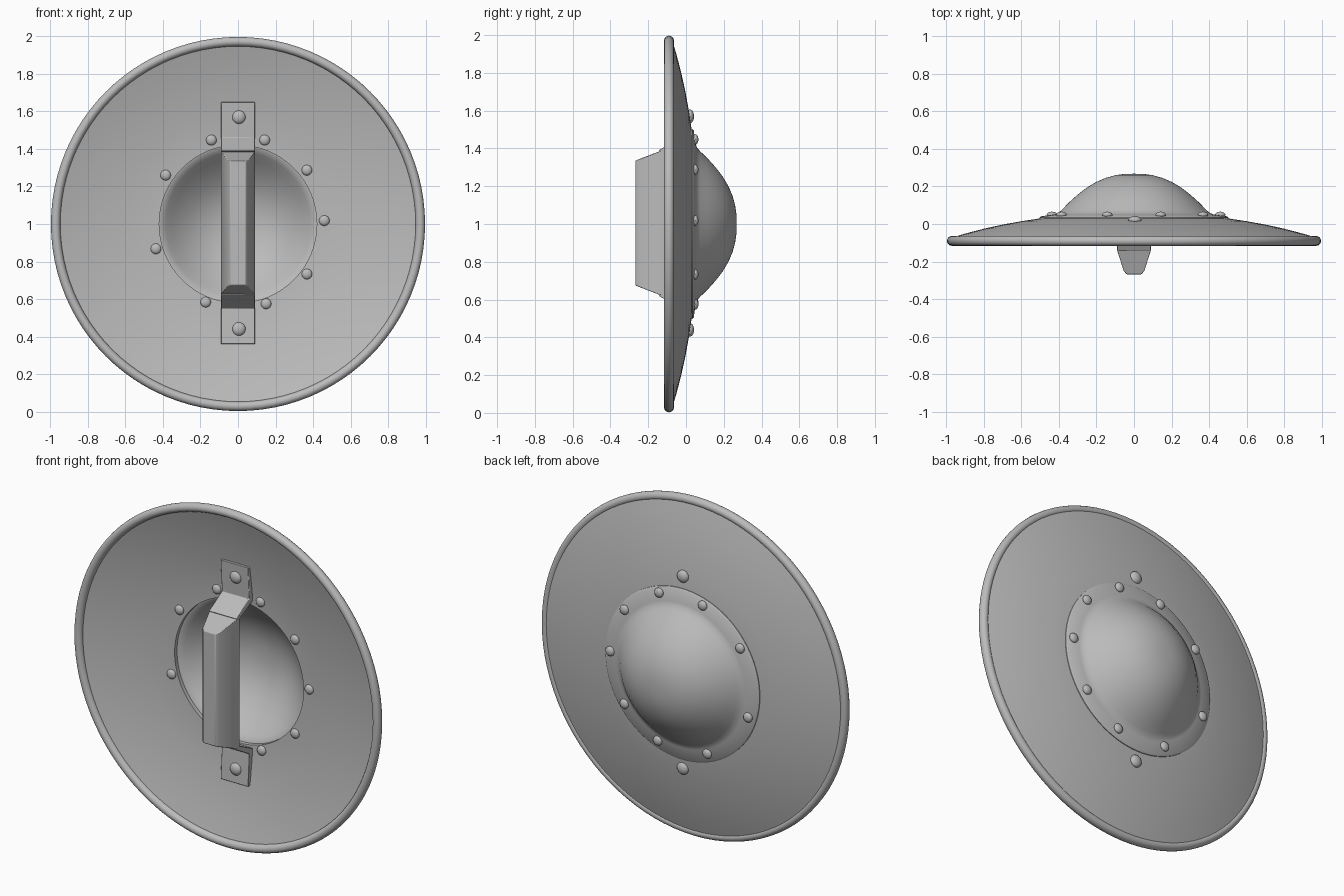
import bpy, bmesh, math
from mathutils import Matrix, Vector

cube = bpy.data.objects.get("Cube")
if cube:
    bpy.data.objects.remove(cube, do_unlink=True)

CENTRE = Vector((0, 0, 1))

steel = bpy.data.materials.new("grey steel")
steel.use_nodes = True
colour = (0.5, 0.5, 0.5, 1)
steel.diffuse_color = colour
steel.node_tree.nodes["Principled BSDF"].inputs["Base Color"].default_value = colour


def finish(bm, name, angle=35, bevel=0):
    bmesh.ops.remove_doubles(bm, verts=bm.verts, dist=0.0001)
    bmesh.ops.recalc_face_normals(bm, faces=bm.faces)
    mesh = bpy.data.meshes.new(name)
    bm.to_mesh(mesh)
    bm.free()
    obj = bpy.data.objects.new(name, mesh)
    bpy.context.collection.objects.link(obj)
    obj.location = CENTRE
    mesh.materials.append(steel)
    if bevel:
        mod = obj.modifiers.new("soft edges", "BEVEL")
        mod.width = bevel
        mod.segments = 2
    bpy.ops.object.select_all(action="DESELECT")
    obj.select_set(True)
    bpy.context.view_layer.objects.active = obj
    bpy.ops.object.shade_smooth_by_angle(angle=math.radians(angle))
    return obj


def lathe(name, profile, closed=True, steps=96):
    """Turn a (radius, y) profile around the y axis."""
    bm = bmesh.new()
    verts = [bm.verts.new((r, y, 0)) for r, y in profile]
    pairs = list(zip(verts, verts[1:]))
    if closed:
        pairs.append((verts[-1], verts[0]))
    edges = [bm.edges.new(p) for p in pairs]
    bmesh.ops.spin(bm, geom=verts + edges, cent=(0, 0, 0), axis=(0, 1, 0),
                   angle=math.tau, steps=steps, use_duplicate=False)
    return finish(bm, name)


def thicken(outer, depth):
    """Close a profile with a copy of itself moved towards the front."""
    return outer + [(r, y - depth) for r, y in reversed(outer)]


# Shallow dished plate with a central opening
dish = [(0.42, 0.035), (0.5, 0.03), (0.6, 0.015), (0.7, -0.003),
        (0.8, -0.025), (0.9, -0.051), (0.97, -0.072)]
lathe("dish_plate", thicken(dish, 0.025))

# Rolled outer rim
roll = [(0.972 + 0.025 * math.cos(t), -0.09 + 0.026 * math.sin(t))
        for t in (math.tau * i / 16 for i in range(16))]
lathe("rolled_rim", roll)

# Domed centre with its flange, one thin shell
dome = [(0, 0.268), (0.05, 0.267), (0.1, 0.26), (0.15, 0.246), (0.2, 0.225),
        (0.25, 0.195), (0.3, 0.157), (0.35, 0.112), (0.385, 0.075),
        (0.405, 0.058), (0.425, 0.051), (0.495, 0.041), (0.503, 0.034)]
lathe("domed_boss", thicken(dome, 0.02), closed=False)


# Rivets, a flattened head on each side of the plate
def rivet(name, x, z, radius, front_y, back_y):
    for side, y in (("front", front_y), ("back", back_y)):
        bm = bmesh.new()
        bmesh.ops.create_uvsphere(bm, u_segments=16, v_segments=10, radius=radius)
        bmesh.ops.scale(bm, vec=(1, 0.6, 1), verts=bm.verts)
        bmesh.ops.translate(bm, vec=(x, y, z), verts=bm.verts)
        finish(bm, f"{name}_{side}")


for i, a in enumerate((72, 37, 1, -37, -71, -112, -162, 147, 108)):
    t = math.radians(a)
    rivet(f"boss_rivet_{i + 1}", 0.46 * math.cos(t), 0.01 + 0.46 * math.sin(t),
          0.028, 0.006, 0.049)
for name, z in (("upper", 0.57), ("lower", -0.56)):
    rivet(f"{name}_handle_rivet", 0.005, z, 0.036, -0.026, 0.021)

# Bent straps joining the handle to the plate, as extruded side profiles
strap = [(-0.014, 0.645), (0.012, 0.435), (-0.12, 0.37),
         (-0.145, 0.385), (-0.022, 0.455), (-0.034, 0.645)]
for name, flip in (("upper", 1), ("lower", -1)):
    bm = bmesh.new()
    face = bm.faces.new([bm.verts.new((-0.09, y, 0.005 + flip * z)) for y, z in strap])
    ext = bmesh.ops.extrude_face_region(bm, geom=[face], use_keep_orig=True)
    moved = [v for v in ext["geom"] if isinstance(v, bmesh.types.BMVert)]
    bmesh.ops.translate(bm, vec=(0.18, 0, 0), verts=moved)
    finish(bm, f"{name}_handle_strap", bevel=0.003)

# Grip bar: tapered cross-section of (half width, y, half length)
section = [(0.09, -0.112, 0.385), (0.09, -0.14, 0.382),
           (0.055, -0.25, 0.338), (0.04, -0.268, 0.33)]
loop = section + [(-x, y, h) for x, y, h in reversed(section)]
bm = bmesh.new()
ends = [[bm.verts.new((x, y, 0.005 + s * h)) for x, y, h in loop] for s in (1, -1)]
for ring in ends:
    bm.faces.new(ring)
for i in range(len(loop)):
    j = (i + 1) % len(loop)
    bm.faces.new((ends[0][i], ends[0][j], ends[1][j], ends[1][i]))
finish(bm, "handle_grip", angle=25, bevel=0.004)
